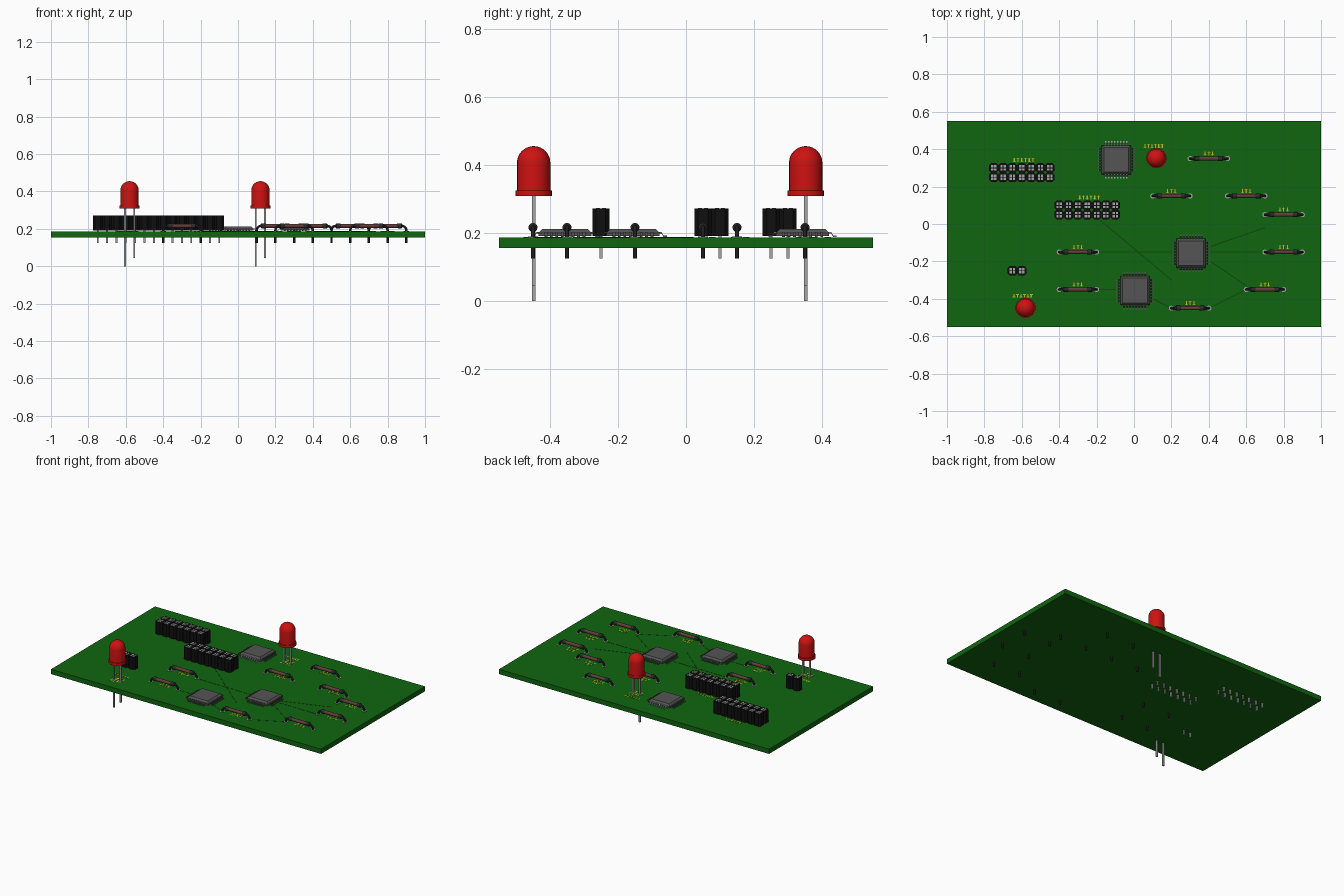
import bpy, bmesh, math
from mathutils import Matrix, Vector

cube = bpy.data.objects.get("Cube")
if cube:
    bpy.data.objects.remove(cube, do_unlink=True)


def make_material(name, r, g, b):
    m = bpy.data.materials.new(name)
    m.use_nodes = True
    m.diffuse_color = (r, g, b, 1)
    m.node_tree.nodes["Principled BSDF"].inputs["Base Color"].default_value = (r, g, b, 1)
    return m


MATS = [make_material("board green", .005, .13, .005),
        make_material("trace green", .003, .075, .003),
        make_material("lamp red", .62, .006, .006),
        make_material("socket black", .005, .005, .005),
        make_material("chip grey", .09, .09, .09),
        make_material("resistor brown", .13, .045, .045),
        make_material("pin silver", .38, .38, .38),
        make_material("print yellow", .55, .5, .02),
        make_material("lead dark grey", .025, .025, .025)]
GREEN, TRACE, RED, BLACK, GREY, BROWN, SILVER, YELLOW, DARK = range(9)
TOP, BOTTOM, TIP = .187, .155, .125


def finish(bm, name, smooth=False):
    bmesh.ops.recalc_face_normals(bm, faces=bm.faces)
    mesh = bpy.data.meshes.new(name)
    bm.to_mesh(mesh)
    bm.free()
    for m in MATS:
        mesh.materials.append(m)
    obj = bpy.data.objects.new(name, mesh)
    bpy.context.collection.objects.link(obj)
    if smooth:
        bpy.ops.object.select_all(action='DESELECT')
        obj.select_set(True)
        bpy.context.view_layer.objects.active = obj
        bpy.ops.object.shade_smooth_by_angle(angle=math.radians(40))
    return obj


def loft(bm, rings, mat):
    """Skin a list of closed rings and cap both ends."""
    rows = [[bm.verts.new(p) for p in ring] for ring in rings]
    n = len(rows[0])
    faces = [bm.faces.new(rows[0][::-1]), bm.faces.new(rows[-1])]
    for a, b in zip(rows, rows[1:]):
        faces += [bm.faces.new((a[i], a[(i + 1) % n], b[(i + 1) % n], b[i])) for i in range(n)]
    for f in faces:
        f.material_index = mat


def box(bm, x, y, z0, z1, hx, hy, mat, taper=0):
    def ring(z, t):
        return [(x + sx * (hx - t), y + sy * (hy - t), z)
                for sx, sy in ((-1, -1), (1, -1), (1, 1), (-1, 1))]
    loft(bm, [ring(z0, 0), ring(z1, taper)], mat)


def turned(bm, x, y, profile, mat, n=16):
    """Revolve (radius, height) pairs about a vertical axis."""
    loft(bm, [[(x + r * math.cos(2 * math.pi * i / n), y + r * math.sin(2 * math.pi * i / n), z)
               for i in range(n)] for r, z in profile], mat)


def tube(bm, path, radius, mat, n=8):
    """Sweep a circle along a path in the xz plane."""
    pts = [Vector(p) for p in path]
    rings = []
    for i, p in enumerate(pts):
        t = (pts[min(i + 1, len(pts) - 1)] - pts[max(i - 1, 0)]).normalized()
        side = Vector((0, 1, 0))
        up = t.cross(side)
        rings.append([p + radius * (math.cos(2 * math.pi * k / n) * side +
                                    math.sin(2 * math.pi * k / n) * up) for k in range(n)])
    loft(bm, rings, mat)


def print_marks(bm, x, y, width, height=.02):
    """Row of small printed strokes standing for a label."""
    count = max(2, round(width / .02))
    for i in range(count):
        px = x + width * ((i + .5) / count - .5)
        box(bm, px, y, TOP, TOP + .001, .003, height / 2, YELLOW)
        box(bm, px, y + (height / 3 if i % 2 else -height / 3), TOP, TOP + .001, .008, .002, YELLOW)


# Board with copper traces
bm = bmesh.new()
box(bm, 0, 0, BOTTOM, TOP, 1, .55, GREEN)
finish(bm, "board")

bm = bmesh.new()
for a, b in [((-.18, .02), (.2, -.3)), ((.4, -.45), (.6, -.35)), ((.41, -.12), (.7, -.02)),
             ((.41, -.15), (.7, -.15)), ((.41, -.2), (.6, -.33)), ((.1, -.4), (.2, -.45)),
             ((-.2, -.35), (-.1, -.35)), ((-.2, -.15), (.2, -.15))]:
    a, b = Vector(a), Vector(b)
    side = (b - a).normalized().orthogonal() * .003
    loft(bm, [[(p.x, p.y, z) for p in (a - side, b - side, b + side, a + side)]
              for z in (TOP, TOP + .0008)], TRACE)
finish(bm, "copper_traces")

# Lamps on two legs
for name, x, y in (("back_lamp", .12, .352), ("front_lamp", -.58, -.448)):
    bm = bmesh.new()
    dome = [(.049 * math.cos(a), .406 + .049 * math.sin(a))
            for a in (math.radians(d) for d in range(0, 90, 11))]
    turned(bm, x, y, [(.054, .308), (.054, .325), (.049, .325)] + dome + [(.002, .455)], RED, 24)
    finish(bm, name + "_bulb", True)
    bm = bmesh.new()
    for side, low in ((-1, 0), (1, .045)):
        box(bm, x + side * .025, y, low, .31, .005, .005, SILVER)
        turned(bm, x + side * .025, y, [(.013, TOP), (.013, TOP + .002)], SILVER, 12)
    finish(bm, name + "_legs")
    bm = bmesh.new()
    print_marks(bm, x - .015, y + .065, .11)
    print_marks(bm, x, y, .08, .06)
    finish(bm, name + "_print")

# Resistors: dumbbell body hung on a bent lead
RESISTORS = [(.4, .35), (.2, .15), (.6, .15), (.8, .05), (.8, -.15),
             (-.3, -.15), (-.3, -.35), (.7, -.35), (.3, -.45)]
for i, (x, y) in enumerate(RESISTORS, 1):
    bm = bmesh.new()
    z, half, bend = .216, .1, .024
    arc = [(half - bend + bend * math.cos(a), z - bend + bend * math.sin(a))
           for a in (math.radians(d) for d in range(0, 91, 18))]
    right = [(half, TIP)] + arc
    path = [(x + u, y, v) for u, v in right] + [(x - u, y, v) for u, v in reversed(right)]
    tube(bm, path, .0065, DARK)
    finish(bm, f"resistor_lead_{i}", True)

    bm = bmesh.new()
    bodies = [(0, [(.011, -.053), (.011, .053)], BROWN)]
    for s in (-1, 1):
        bodies.append((s, [(.008, s * .08), (.0135, s * .074), (.0135, s * .056), (.011, s * .05)], DARK))
    for _, profile, mat in bodies:
        loft(bm, [[(x + u, y + r * math.cos(k * math.pi / 6), z + r * math.sin(k * math.pi / 6))
                   for k in range(12)] for r, u in profile], mat)
    finish(bm, f"resistor_body_{i}", True)

    bm = bmesh.new()
    for s in (-1, 1):
        turned(bm, x + s * half, y, [(.014, TOP), (.014, TOP + .002)], SILVER, 12)
    print_marks(bm, x, y + .027, .06)
    print_marks(bm, x, y, .08, .016)
    finish(bm, f"resistor_pads_{i}")

# Pin sockets made of chamfered cells
SOCKETS = [("back_socket", -.75, .25, 7, 2), ("middle_socket", -.4, .05, 7, 2),
           ("small_socket", -.65, -.25, 2, 1)]
for name, x0, y0, columns, rows in SOCKETS:
    bm = bmesh.new()
    pins = bmesh.new()
    for c in range(columns):
        for r in range(rows):
            x, y = x0 + c * .05, y0 + r * .05
            h, k = .0255, .014
            octagon = [(k, -h), (h, -k), (h, k), (k, h), (-k, h), (-h, k), (-h, -k), (-k, -h)]
            loft(bm, [[(x + u, y + v, z) for u, v in octagon] for z in (.19, .271)], BLACK)
            box(pins, x, y, TIP, .192, .005, .005, SILVER)
            # open contact: four silver corner plates round a dark hole
            for sx in (-1, 1):
                for sy in (-1, 1):
                    box(pins, x + sx * .0085, y + sy * .0085, .271, .2725, .006, .006, SILVER)
    finish(bm, name + "_housing")
    finish(pins, name + "_pins")
    if rows > 1:
        bm = bmesh.new()
        print_marks(bm, x0 + .16, y0 + .092, .12)
        finish(bm, name + "_print")

# Flat chips with bent legs on four sides
for i, (x, y) in enumerate([(-.095, .343), (.305, -.156), (.005, -.356)], 1):
    bm = bmesh.new()
    box(bm, x, y, .19, .2, .078, .078, GREY)
    box(bm, x, y, .2, .212, .078, .078, GREY, .012)
    finish(bm, f"chip_body_{i}")
    bm = bmesh.new()
    for quarter in range(4):
        turn = Matrix.Rotation(quarter * math.pi / 2, 3, 'Z')
        for k in range(8):
            v = (k - 3.5) * .016
            rings = []
            for u, z in ((.074, .2), (.084, .2), (.09, .19), (.1, .19)):
                rings.append([turn @ Vector((u, v + w, z + d)) + Vector((x, y, 0))
                              for w, d in ((-.004, -.002), (.004, -.002), (.004, .002), (-.004, .002))])
            loft(bm, rings, SILVER if i == 1 and quarter % 2 else GREY)
    finish(bm, f"chip_legs_{i}")
